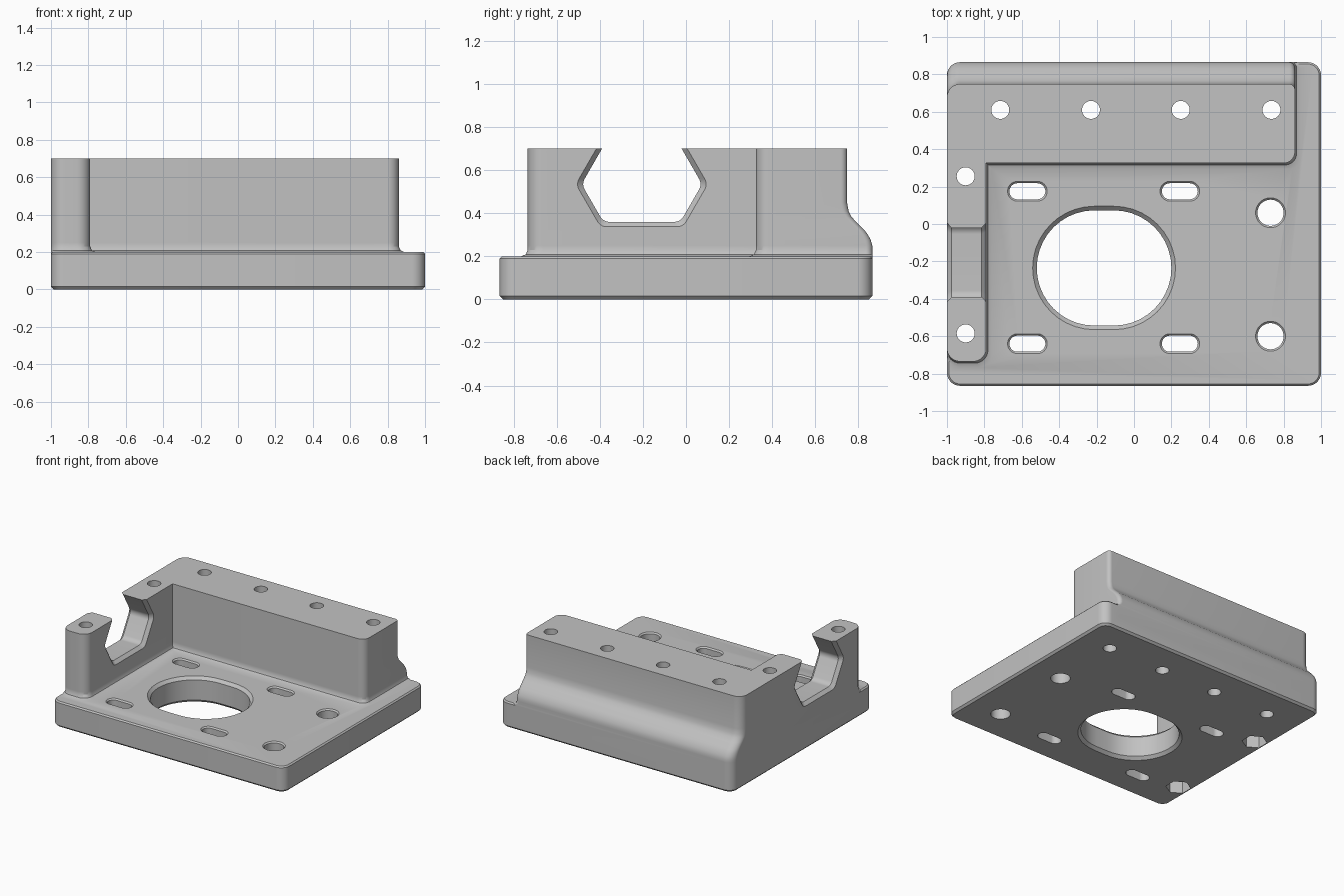
import bpy, bmesh, math
from mathutils import Vector

cube = bpy.data.objects.get("Cube")
if cube:
    bpy.data.objects.remove(cube, do_unlink=True)

grey = bpy.data.materials.new("machined grey")
grey.use_nodes = True
grey.diffuse_color = (0.54, 0.54, 0.54, 1)
grey.node_tree.nodes["Principled BSDF"].inputs["Base Color"].default_value = grey.diffuse_color


def outline(corners, n=10):
    """Closed 2D outline from (u, v, fillet radius) corners."""
    pts = []
    for i, (u, v, r) in enumerate(corners):
        p = Vector((u, v))
        a = (Vector(corners[i - 1][:2]) - p).normalized()
        b = (Vector(corners[(i + 1) % len(corners)][:2]) - p).normalized()
        if r == 0:
            pts.append(p)
            continue
        half = a.angle(b) / 2
        centre = p + (a + b).normalized() * r / math.sin(half)
        reach = r / math.tan(half)
        start = (p + a * reach - centre).normalized()
        end = (p + b * reach - centre).normalized()
        pts += [centre + start.slerp(end, k / n) * r for k in range(n + 1)]
    return pts


def rect(cx, cy, hx, hy, r):
    return [(cx - hx, cy - hy, r), (cx + hx, cy - hy, r),
            (cx + hx, cy + hy, r), (cx - hx, cy + hy, r)]


def loft(name, levels, along_x=False):
    """Skin a solid through (height, corners) levels."""
    bm = bmesh.new()
    rings = []
    for h, corners in levels:
        rings.append([bm.verts.new((h, p.x, p.y) if along_x else (p.x, p.y, h))
                      for p in outline(corners)])
    for low, high in zip(rings, rings[1:]):
        for i in range(len(low)):
            bm.faces.new((low[i - 1], low[i], high[i], high[i - 1]))
    bm.faces.new(rings[0])
    bm.faces.new(rings[-1])
    bmesh.ops.remove_doubles(bm, verts=bm.verts, dist=1e-5)
    bmesh.ops.recalc_face_normals(bm, faces=bm.faces)
    mesh = bpy.data.meshes.new(name)
    bm.to_mesh(mesh)
    bm.free()
    mesh.materials.append(grey)
    ob = bpy.data.objects.new(name, mesh)
    bpy.context.collection.objects.link(ob)
    return ob


def combine(target, tool, operation):
    mod = target.modifiers.new(tool.name, "BOOLEAN")
    mod.operation, mod.solver, mod.object = operation, "EXACT", tool
    bpy.context.view_layer.objects.active = target
    bpy.ops.object.modifier_apply(modifier=mod.name)
    bpy.data.objects.remove(tool, do_unlink=True)


# Base plate with softened edges
def plate(c):
    return rect(0, 0, 1 - c, 0.865 - c, 0.07 - c)


body = loft("mounting_bracket", [(0, plate(0.015)), (0.015, plate(0)),
                                 (0.19, plate(0)), (0.2, plate(0.01))])


# L-shaped wall: back block with a stepped rear, plus the side arm
def wall(back, d=0):
    return [(-1, -0.735 - d, 0.07), (-0.79 + d, -0.735 - d, 0.07),
            (-0.79 + d, 0.325 - d, 0), (0.86 + d, 0.325 - d, 0.06),
            (0.86 + d, back, 0.03), (-1, back, 0.07)]


levels = [(0.1, wall(0.865, 0.03)), (0.2, wall(0.865, 0.03)),
          (0.209, wall(0.865, 0.009)), (0.23, wall(0.865))]
rear = [(0.25, 0.865), (0.275, 0.858), (0.3, 0.845), (0.32, 0.83), (0.36, 0.79),
        (0.385, 0.767), (0.41, 0.755), (0.45, 0.748), (0.7, 0.748)]
levels += [(z, wall(y)) for z, y in rear]
combine(body, loft("wall", levels), "UNION")


# Chamfered hexagonal notch across the side arm
def notch(c):
    w, mid, slope = 0.28 + c * 1.15, 0.535, math.tan(math.pi / 6)
    low, top = 0.36 - c, 0.8
    wl, wt = w - (mid - low) * slope, w - (top - mid) * slope
    half = [(wt, top, 0), (w, mid, 0.05), (wl, low, 0.05)]
    return ([(-0.205 + u, v, r) for u, v, r in half] +
            [(-0.205 - u, v, r) for u, v, r in reversed(half)])


combine(body, loft("notch", [(-1.03, notch(0.05)), (-0.975, notch(0)),
                             (-0.815, notch(0)), (-0.76, notch(0.05))], True), "DIFFERENCE")


# Openings through the plate, with a chamfered rim
def opening(cx, cy, hx, hy, c, both=False):
    def ring(g):
        return rect(cx, cy, hx + g, hy + g, hy + g)
    low = [(-0.01, ring(c + 0.01)), (c, ring(0))] if both else [(-0.01, ring(0))]
    tool = loft("opening", low + [(0.2 - c, ring(0)), (0.21, ring(c + 0.01))])
    combine(body, tool, "DIFFERENCE")


opening(-0.16, -0.235, 0.36, 0.308, 0.022, True)
for x in (-0.57, 0.245):
    for y in (0.175, -0.64):
        opening(x, y, 0.096, 0.043, 0.01)
for y in (0.06, -0.6):
    opening(0.73, y, 0.07, 0.07, 0.01)

# Screw holes through the walls
arm_holes = [(-0.9, 0.255), (-0.9, -0.585)]
for x, y in [(x, 0.61) for x in (-0.715, -0.23, 0.25, 0.735)] + arm_holes:
    circle = rect(x, y, 0.048, 0.048, 0.048)
    combine(body, loft("screw_hole", [(-0.1, circle), (0.8, circle)]), "DIFFERENCE")

# Hexagonal nut pockets under the arm
for x, y in arm_holes:
    hexagon = [(x + 0.09 * math.sin(k * math.pi / 3), y + 0.09 * math.cos(k * math.pi / 3), 0)
               for k in range(6)]
    combine(body, loft("nut_pocket", [(-0.05, hexagon), (0.1, hexagon)]), "DIFFERENCE")

bpy.ops.object.select_all(action="DESELECT")
body.select_set(True)
bpy.context.view_layer.objects.active = body
bpy.ops.object.shade_smooth_by_angle(angle=math.radians(30))
